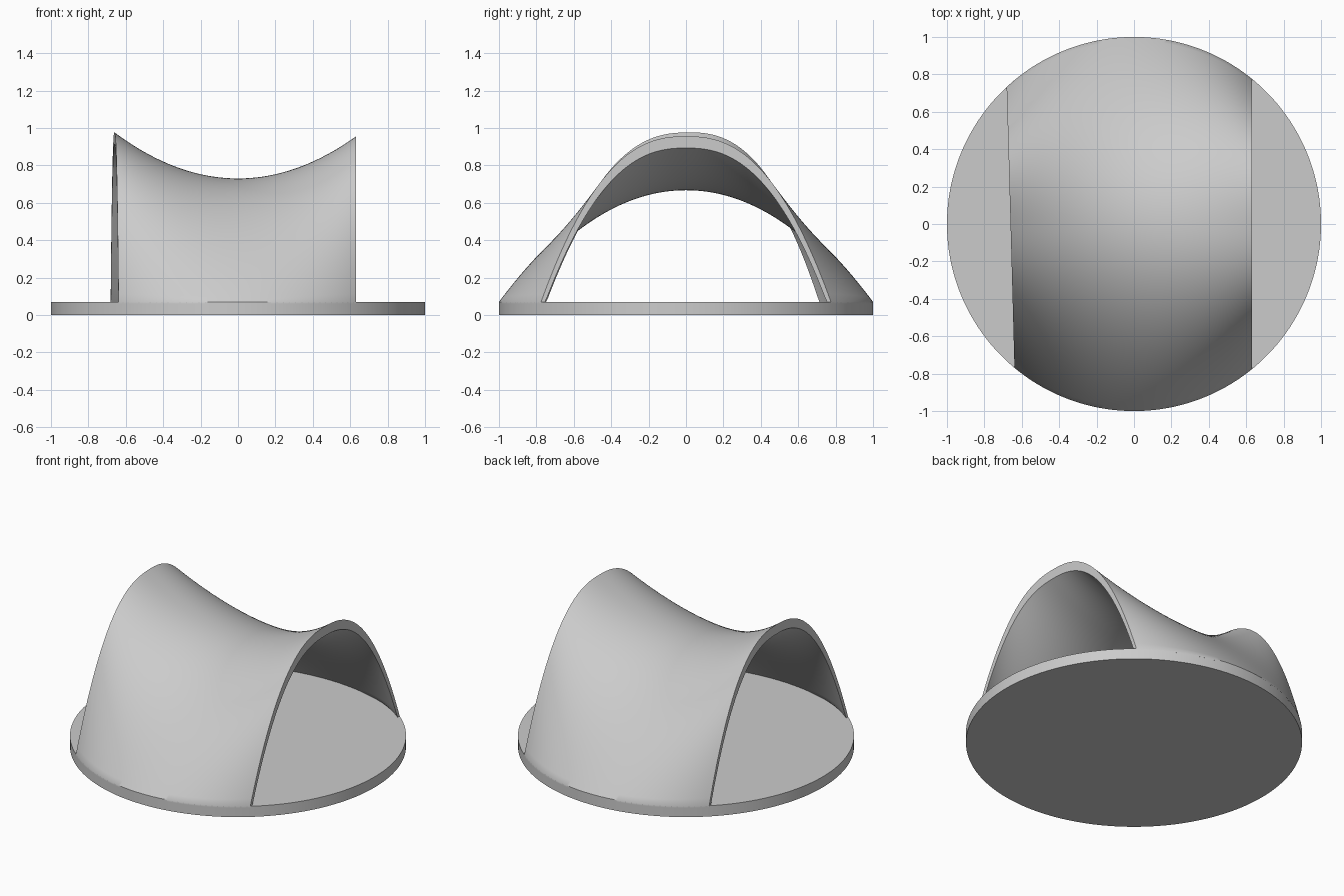
import bpy, bmesh, math

cube = bpy.data.objects.get("Cube")
if cube:
    bpy.data.objects.remove(cube, do_unlink=True)

BASE_TOP = 0.07
THICK = 0.063

grey = bpy.data.materials.new("light_grey")
grey.use_nodes = True
colour = (0.6, 0.6, 0.6, 1)
grey.diffuse_color = colour
grey.node_tree.nodes["Principled BSDF"].inputs["Base Color"].default_value = colour


def finish(obj):
    obj.data.materials.append(grey)
    bpy.ops.object.select_all(action="DESELECT")
    obj.select_set(True)
    bpy.context.view_layer.objects.active = obj
    bpy.ops.object.shade_smooth_by_angle(angle=math.radians(35))


# Round base plate
bpy.ops.mesh.primitive_cylinder_add(vertices=180, radius=1, depth=BASE_TOP,
                                    location=(0, 0, BASE_TOP / 2))
base = bpy.context.object
base.name = "base_plate"
finish(base)


# Saddle roof: arches spring from the rim and rise towards both open ends
def roof_point(s, u):
    left = -0.66 - 0.021 * u          # slightly skewed end cut
    x = left + s * (0.632 - left)
    half_width = math.sqrt(1 - x * x)
    crown = 0.73 + 0.565 * x * x
    power = 2.03 + x * x
    z = BASE_TOP + (crown - BASE_TOP) * (1 - abs(u) ** power)
    return x, u * half_width, z


NX, NY = 64, 96
bm = bmesh.new()
rows = [[bm.verts.new(roof_point(i / NX, 2 * j / NY - 1)) for j in range(NY + 1)]
        for i in range(NX + 1)]
for a, b in zip(rows, rows[1:]):
    for j in range(NY):
        bm.faces.new((a[j], b[j], b[j + 1], a[j + 1]))

# Drop a copy for the underside, ending just inside the plate
ext = bmesh.ops.extrude_face_region(bm, geom=bm.faces[:], use_keep_orig=True)
for v in ext["geom"]:
    if isinstance(v, bmesh.types.BMVert):
        v.co.z = max(v.co.z - THICK, BASE_TOP - 0.01)
bmesh.ops.recalc_face_normals(bm, faces=bm.faces[:])
mesh = bpy.data.meshes.new("saddle_roof")
bm.to_mesh(mesh)
bm.free()
roof = bpy.data.objects.new("saddle_roof", mesh)
bpy.context.collection.objects.link(roof)
finish(roof)
